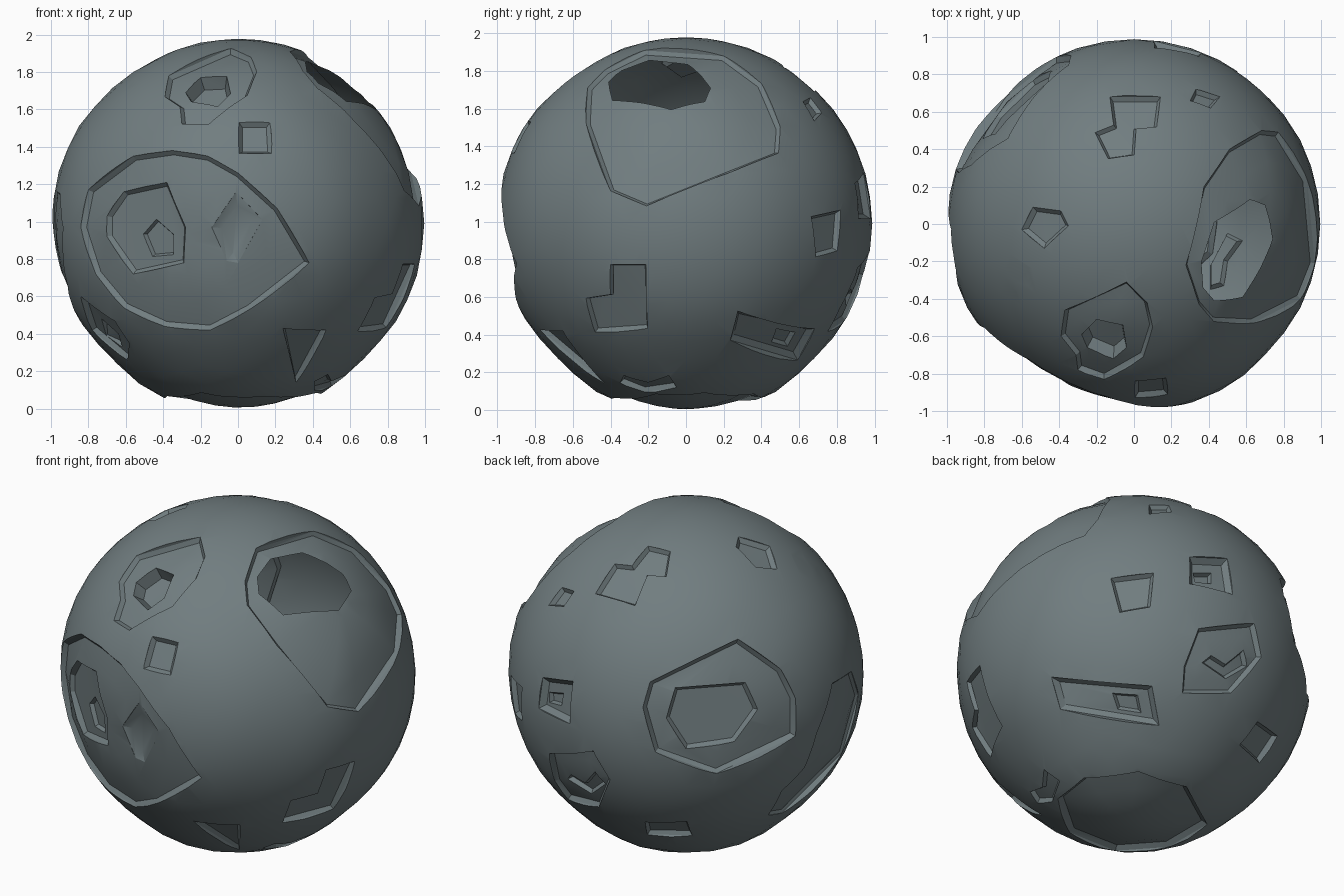
import bpy, bmesh, math
from mathutils import Vector
from mathutils.bvhtree import BVHTree

if "Cube" in bpy.data.objects:
    bpy.data.objects.remove(bpy.data.objects["Cube"])

CENTRE_Z = 0.99

grey = bpy.data.materials.new("slate grey rock")
grey.diffuse_color = (0.165, 0.206, 0.216, 1)
grey.use_nodes = True
grey.node_tree.nodes["Principled BSDF"].inputs["Base Color"].default_value = grey.diffuse_color

# Round rock body, modelled around the origin and lifted at the end
bpy.ops.mesh.primitive_ico_sphere_add(subdivisions=4, radius=0.988)
rock = bpy.context.object
rock.name = "cratered_rock"

# Gentle swellings of the body: direction, extra radius
for heading, extra in [((0, 0, -1), .025), ((.1, -1, .1), .015), ((1, 0, 0), .008), ((-1, 0, .05), .01)]:
    heading = Vector(heading).normalized()
    for v in rock.data.vertices:
        k = min(1, max(0, (v.co.normalized().dot(heading) - .75) / .14))
        v.co += v.co.normalized() * extra * k

# Viewing directions used to lay out crater outlines: azimuth, elevation
VIEWS = {"front": (0, 0), "right": (90, 0), "left": (270, 0), "top": (0, 90),
         "under": (0, -90), "back_left": (215, 25),
         "back_right": (140, -30), "upper_right": (90, 40)}


def project(view, points):
    """Drop flat outline points onto the current rock surface."""
    a, e = (math.radians(t) for t in VIEWS[view])
    flat = Vector((math.sin(a), -math.cos(a), 0))
    right = Vector((math.cos(a), math.sin(a), 0))
    up = -math.sin(e) * flat + Vector((0, 0, math.cos(e)))
    toward = math.cos(e) * flat + Vector((0, 0, math.sin(e)))
    drop = CENTRE_Z if view in ("front", "right", "left") else 0
    bm = bmesh.new()
    bm.from_mesh(rock.data)
    tree = BVHTree.FromBMesh(bm)
    bm.free()
    ring = []
    for u, v in points:
        q = Vector((u, v - drop))
        if q.length > 0.965:
            q *= 0.965 / q.length
        ring.append(tree.ray_cast(right * q.x + up * q.y + toward * 2, -toward)[0])
    return [p for p in ring if p is not None]


def volume(mesh):
    bm = bmesh.new()
    bm.from_mesh(mesh)
    v = bm.calc_volume(signed=True)
    bm.free()
    return v


def build_cutter(ring, inset, depth, dome):
    """Closed plug: wide cap outside, rim on the surface, inset floor below."""
    n = len(ring)
    axis = (sum(ring, Vector()) / n).normalized()
    floor = []
    for i, p in enumerate(ring):
        e1 = (p - ring[i - 1]).normalized()
        e2 = (ring[(i + 1) % n] - p).normalized()
        m1, m2 = axis.cross(e1).normalized(), axis.cross(e2).normalized()
        floor.append(p + (m1 + m2) / max(0.5, 1 + m1.dot(m2)) * inset - p.normalized() * depth)
    layers = [[p * 1.4 for p in ring], [p * 1.12 for p in ring], ring, floor]
    centre = sum(floor, Vector()) / n
    if dome:  # rounded floor that follows the body
        centre = centre.normalized() * dome
        for t in (0.3, 0.6, 0.85):
            layers.append([p.lerp(centre, t).normalized() * (p.length * (1 - t) + dome * t) for p in floor])
    bm = bmesh.new()
    rings = [[bm.verts.new(p) for p in layer] for layer in layers]
    for upper, lower in zip(rings, rings[1:]):
        for i in range(n):
            j = (i + 1) % n
            bm.faces.new((upper[i], lower[i], lower[j], upper[j]))
    bm.faces.new(rings[0])
    bm.faces.new(rings[-1][::-1])
    bmesh.ops.triangulate(bm, faces=bm.faces[:])
    mesh = bpy.data.meshes.new("crater_cutter")
    bm.to_mesh(mesh)
    bm.free()
    return mesh


def crater(view, points, inset=0.014, depth=0.022, dome=None):
    """Cut a polygonal pit with sloping walls; retry if the cut misbehaves."""
    ring = project(view, points)
    n = len(ring)
    mid = sum(ring, Vector()) / n
    area = sum(((ring[i] - mid).cross(ring[(i + 1) % n] - mid) for i in range(n)), Vector())
    if area.dot(mid) < 0:
        ring.reverse()
    reach = max((p - mid).length for p in ring) + 0.12
    distant = lambda mesh: sum((v.co - mid).length > reach for v in mesh.vertices)
    before = volume(rock.data)
    for attempt in range(6):
        nudged = [p + Vector((0.0013, -0.0009, 0.0011)) * attempt for p in ring]
        mesh = build_cutter(nudged, inset * (1 - 0.1 * attempt), depth, dome)
        cutter = bpy.data.objects.new("crater_cutter", mesh)
        cutter.hide_render = True
        bpy.context.collection.objects.link(cutter)
        mod = rock.modifiers.new("cut", 'BOOLEAN')
        mod.operation, mod.solver, mod.object = 'DIFFERENCE', 'EXACT', cutter
        mod.use_self = attempt > 2
        bpy.context.view_layer.update()
        result = bpy.data.meshes.new_from_object(rock.evaluated_get(bpy.context.evaluated_depsgraph_get()))
        rock.modifiers.clear()
        bpy.data.objects.remove(cutter)
        far = max((v.co.length for v in result.vertices), default=9)
        tidy = abs(distant(result) - distant(rock.data)) < 3
        if tidy and far < 1.03 and 0 < before - volume(result) < 0.3:
            rock.data = result
            return


# Great front crater with its nested pits
crater("front", [(-.56, 1.35), (-.35, 1.38), (-.16, 1.35), (0, 1.26), (.21, 1.07), (.38, .78), (.06, .53),
                 (-.15, .42), (-.39, .44), (-.61, .54), (-.76, .72), (-.84, .97), (-.80, 1.17)], .016, .018, .91)
crater("front", [(-.61, 1.16), (-.38, 1.21), (-.28, .97), (-.29, .78), (-.56, .72), (-.70, .92), (-.70, 1.03)])
crater("front", [(-.51, .93), (-.44, 1.01), (-.35, .93), (-.35, .82), (-.46, .81)], .012)
crater("front", [(-.01, 1.16), (.13, 1.01), (0, .78), (-.06, .79), (-.14, .97)], .045, .02)

# Upper front crater and small front pits
crater("top", [(-.37, -.46), (-.04, -.31), (.07, -.42), (.10, -.55), (.05, -.71), (-.16, -.83),
               (-.30, -.78), (-.31, -.70), (-.39, -.6)], .014, .022, .955)
crater("top", [(-.20, -.51), (-.06, -.54), (-.04, -.66), (-.11, -.72), (-.25, -.66), (-.28, -.59)], .015, .07)
crater("front", [(0, 1.53), (.17, 1.53), (.18, 1.36), (0, 1.36)], .028, .025)
crater("front", [(.24, .43), (.47, .42), (.31, .14)])
crater("front", [(-.84, .60), (-.66, .47), (-.58, .35), (-.59, .26), (-.78, .42)])
crater("front", [(-.73, .48), (-.64, .40), (-.62, .33), (-.72, .38)], .012)

# Great right crater with nested pits
crater("upper_right", [(-.52, .28), (-.43, .40), (-.22, .525), (.20, .44), (.40, .24), (.5, -.05), (.49, -.21),
                       (.24, -.385), (-.21, -.55), (-.4, -.44), (-.53, 0)], .014, .015, .96)
crater("top", [(.43, .01), (.62, .13), (.70, .10), (.74, -.08), (.58, -.39), (.43, -.41), (.37, -.34), (.36, -.2)],
       .014, .018, .94)
crater("top", [(.41, -.22), (.5, -.05), (.58, -.09), (.5, -.2), (.48, -.33), (.41, -.35)], .012)
crater("right", [(-.40, .77), (-.21, .77), (-.20, .43), (-.48, .41), (-.53, .59), (-.40, .61)])

# Pits on the crown
crater("top", [(-.69, -.23), (-.63, -.2), (-.56, -.23), (-.57, -.33), (-.63, -.36), (-.69, -.31)], .02)
crater("top", [(-.54, .09), (-.39, .07), (-.35, -.01), (-.48, -.13), (-.6, -.03)], .02)
crater("top", [(-.13, .68), (.14, .68), (.12, .52), (.01, .51), (0, .37), (-.14, .35), (-.21, .49), (-.11, .53)])
crater("top", [(.33, .72), (.46, .68), (.41, .62), (.30, .66)])

# Great rear-left crater with nested pits, and the ragged left hollow
crater("back_left", [(-.24, -.2), (-.2, -.06), (.29, .18), (.53, .01), (.61, -.15), (.61, -.36),
                     (.17, -.57), (-.17, -.45)], .018, .02, .92)
crater("back_left", [(-.06, -.09), (.33, -.06), (.4, -.21), (.27, -.39), (0, -.43), (-.11, -.26)])
crater("back_left", [(.06, -.17), (.19, -.13), (.24, -.21), (.17, -.32), (.1, -.25)], .012)
crater("left", [(.03, 1.17), (.25, 1.15), (.34, .97), (.22, .65), (-.15, .38), (-.27, .41), (-.30, .6),
                (-.19, .72), (-.13, .93)], .014, .01, .975)

# Pits around the back right
crater("back_right", [(.31, .64), (.52, .63), (.55, .43), (.31, .49)], .025, .03)
crater("back_right", [(.33, .55), (.43, .55), (.43, .49), (.34, .50)], .01)
crater("back_right", [(.36, .24), (.67, .27), (.71, .08), (.54, -.12), (.27, -.12), (.28, .03)], .014, .022, .955)
crater("back_right", [(.38, .05), (.43, .09), (.51, .04), (.61, .12), (.63, .03), (.51, -.04)], .012)
crater("back_right", [(.69, -.28), (.8, -.36), (.7, -.51), (.59, -.41)])
crater("back_right", [(-.46, -.03), (.1, -.08), (.14, -.3), (-.41, -.21)], .025, .025)
crater("back_right", [(-.12, -.12), (.02, -.13), (.04, -.23), (-.09, -.21)], .012)
crater("back_right", [(-.13, .52), (.11, .55), (.09, .36), (-.08, .33)])

# Underside crater with nested pits (outlines as x, -y)
crater("under", [(.42, .16), (.45, -.1), (.27, -.36), (-.03, -.42), (-.39, -.17), (-.38, .15),
                 (-.2, .4), (.15, .38)], .02, .022, .985)
crater("under", [(.3, .05), (-.05, -.23), (-.29, -.14), (-.2, .08), (.05, .2)], .018, .018, .965)
crater("under", [(.05, -.03), (0, -.12), (-.09, -.09), (-.07, 0), (0, .03)], .012)

# Finish: one material, soft shading with crisp rims
rock.location.z = CENTRE_Z
rock.data.materials.clear()
rock.data.materials.append(grey)
for p in rock.data.polygons:
    p.material_index = 0
bpy.ops.object.select_all(action='DESELECT')
rock.select_set(True)
bpy.context.view_layer.objects.active = rock
bpy.ops.object.shade_smooth_by_angle(angle=math.radians(25))
